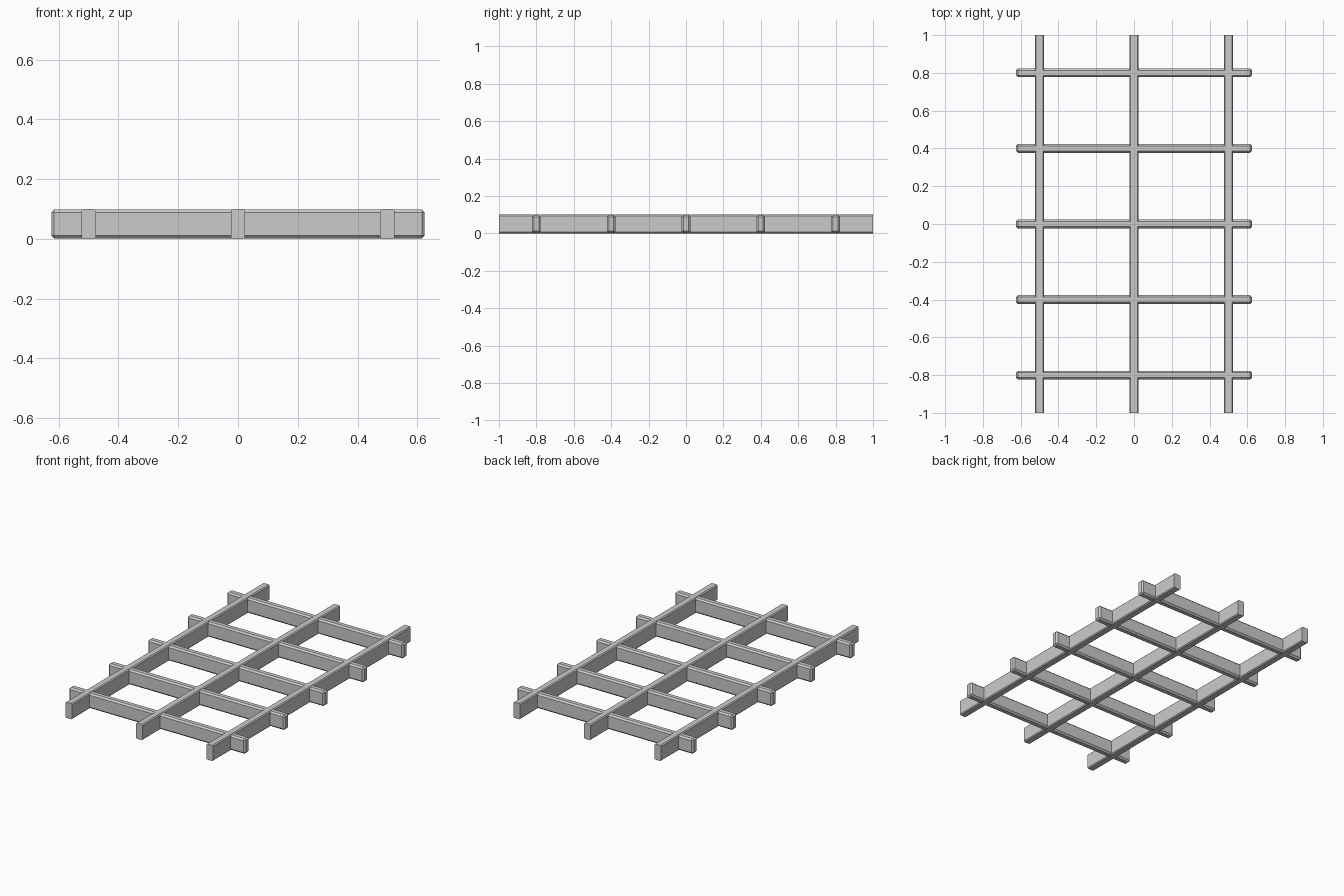
import bpy
import bmesh

if "Cube" in bpy.data.objects:
    bpy.data.objects.remove(bpy.data.objects["Cube"])

grey = bpy.data.materials.new("mid_grey")
grey.diffuse_color = (0.6, 0.6, 0.6, 1)
grey.use_nodes = True
grey.node_tree.nodes["Principled BSDF"].inputs["Base Color"].default_value = grey.diffuse_color


def bar(name, size, centre, chamfer, long_axis=None):
    """Chamfered box; with long_axis given, only edges along it are cut."""
    bm = bmesh.new()
    bmesh.ops.create_cube(bm, size=1)
    bmesh.ops.scale(bm, vec=size, verts=bm.verts)
    edges = [e for e in bm.edges if long_axis is None
             or abs(e.verts[0].co[long_axis] - e.verts[1].co[long_axis]) > 1e-4]
    bmesh.ops.bevel(bm, geom=edges, offset=chamfer, segments=1,
                    profile=0.5, affect='EDGES')
    mesh = bpy.data.meshes.new(name)
    bm.to_mesh(mesh)
    bm.free()
    mesh.materials.append(grey)
    obj = bpy.data.objects.new(name, mesh)
    obj.location = centre
    bpy.context.collection.objects.link(obj)


# Three long rails running front to back
for i in range(3):
    bar(f"long_rail_{i + 1}", (0.048, 2.0, 0.1), ((i - 1) * 0.5, 0, 0.05), 0.006, 1)

# Five crossing slats, chamfered on every edge
for i in range(5):
    bar(f"cross_slat_{i + 1}", (1.25, 0.046, 0.097), (0, (i - 2) * 0.4, 0.05), 0.01)
